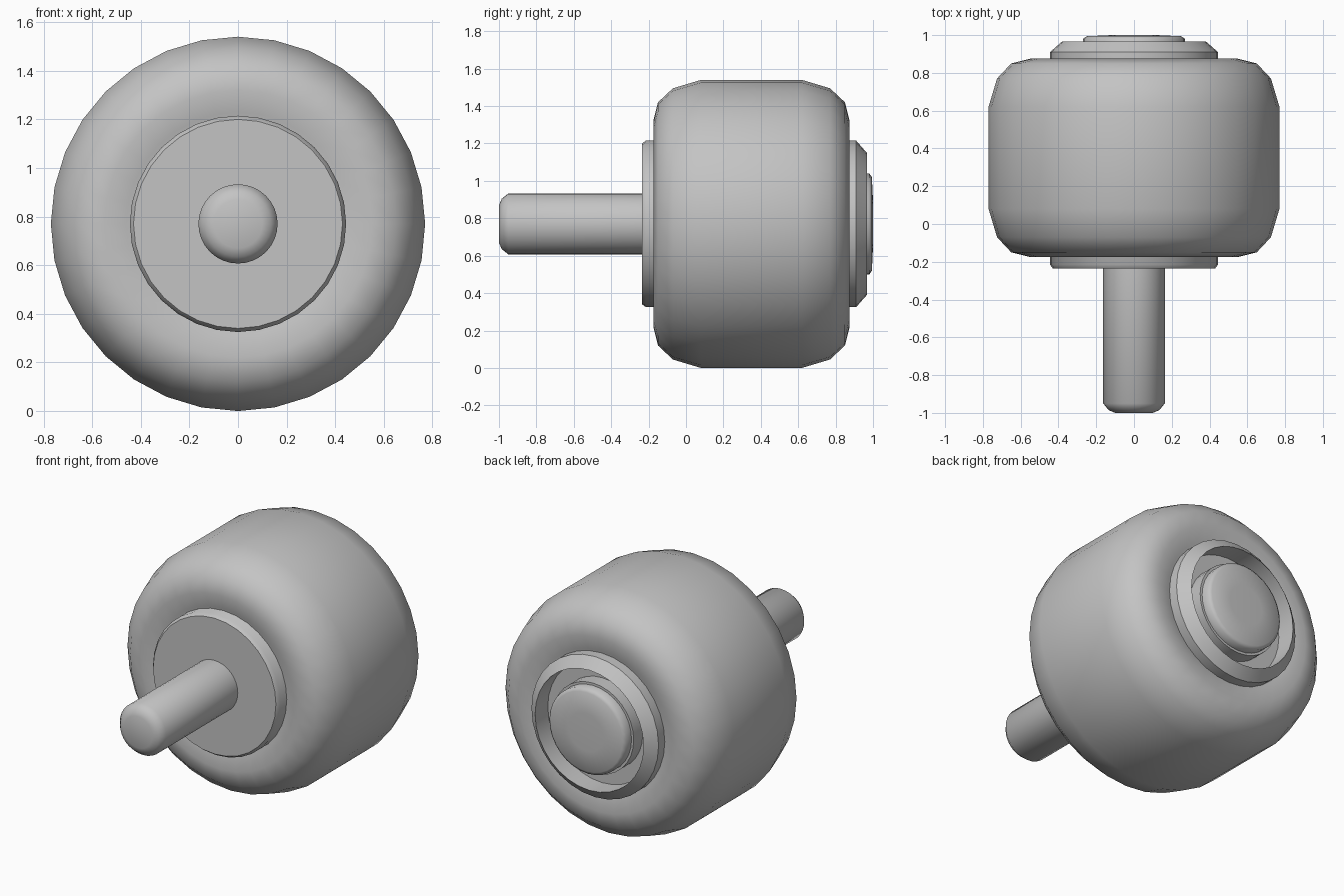
import bpy
import bmesh
import math
from mathutils import Matrix

default = bpy.data.objects.get("Cube")
if default:
    bpy.data.objects.remove(default, do_unlink=True)

SIDES = 32
AXIS_Z = 0.77

grey = bpy.data.materials.new("plain_grey")
grey.use_nodes = True
GREY = (0.55, 0.55, 0.55, 1)
grey.diffuse_color = GREY
grey.node_tree.nodes["Principled BSDF"].inputs["Base Color"].default_value = GREY


def lathe(name, profile, angle, closed=False):
    """Spin (y, radius) points around the wheel axis."""
    bm = bmesh.new()
    pts = [bm.verts.new((0, y, r)) for y, r in profile]
    edges = [bm.edges.new(pair) for pair in zip(pts, pts[1:])]
    if closed:
        edges.append(bm.edges.new((pts[-1], pts[0])))
    bmesh.ops.spin(bm, geom=pts + edges, cent=(0, 0, 0), axis=(0, 1, 0),
                   angle=math.tau, steps=SIDES, use_merge=True)
    bmesh.ops.remove_doubles(bm, verts=bm.verts, dist=0.0005)
    bmesh.ops.recalc_face_normals(bm, faces=bm.faces)
    bmesh.ops.transform(bm, matrix=Matrix.Translation((0, 0, AXIS_Z)), verts=bm.verts)
    mesh = bpy.data.meshes.new(name)
    bm.to_mesh(mesh)
    bm.free()
    mesh.materials.append(grey)
    obj = bpy.data.objects.new(name, mesh)
    bpy.context.collection.objects.link(obj)
    bpy.ops.object.select_all(action="DESELECT")
    obj.select_set(True)
    bpy.context.view_layer.objects.active = obj
    bpy.ops.object.shade_smooth_by_angle(angle=math.radians(angle))
    return obj


# Rounded tyre, dished in towards the hub; half a section mirrored about its middle
MID = 0.35
half = [(0.49, 0.40), (0.50, 0.46), (0.525, 0.55), (0.50, 0.65), (0.42, 0.725), (0.27, 0.77)]
section = [(MID - d, r) for d, r in half] + [(MID + d, r) for d, r in reversed(half)]
lathe("tyre", section, 60, closed=True)

# Hub with a flat front plate and a recessed back
lathe("hub", [(-0.235, 0), (-0.235, 0.43), (-0.215, 0.445), (0.91, 0.445),
              (0.967, 0.38), (0.84, 0.38), (0.84, 0)], 40)

# Stepped button inside the recess
lathe("button_collar", [(0.83, 0.285), (0.93, 0.285), (0.93, 0)], 40)
lathe("button", [(0.92, 0.27), (0.98, 0.27), (0.994, 0.25), (1.0, 0.12), (1.0, 0)], 60)

# Axle pin with a rounded tip
lathe("axle", [(-1.0, 0), (-1.0, 0.10), (-0.985, 0.135), (-0.95, 0.163), (-0.2, 0.163)], 60)
